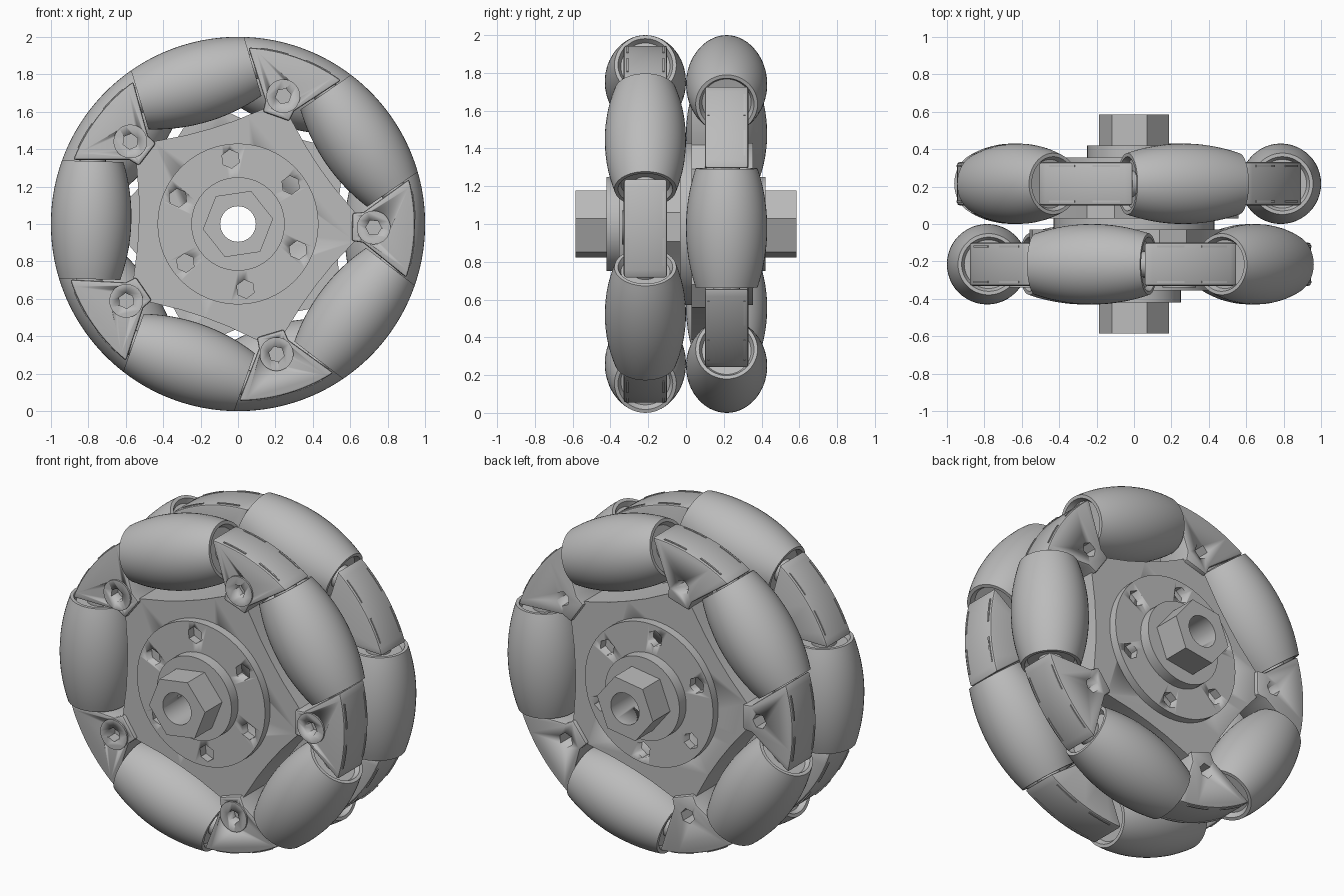
import bpy, bmesh, math
from mathutils import Matrix, Vector

cube = bpy.data.objects.get("Cube")
if cube:
    bpy.data.objects.remove(cube)

grey = bpy.data.materials.new("light_grey")
grey.use_nodes = True
COL = (0.5, 0.5, 0.5, 1)
grey.diffuse_color = COL
grey.node_tree.nodes["Principled BSDF"].inputs["Base Color"].default_value = COL

CENTRE = Matrix.Translation((0, 0, 1))
TILT = math.radians(-1.5)
STEP = math.radians(72)


def spin(angle):
    """Turn about the wheel axle, counter-clockwise seen from the front."""
    return CENTRE @ Matrix.Rotation(-angle, 4, 'Y')


def finish(name, bm, matrix, bevel=0):
    bmesh.ops.remove_doubles(bm, verts=bm.verts, dist=1e-5)
    bmesh.ops.recalc_face_normals(bm, faces=bm.faces)
    mesh = bpy.data.meshes.new(name)
    bm.to_mesh(mesh)
    bm.free()
    mesh.materials.append(grey)
    ob = bpy.data.objects.new(name, mesh)
    bpy.context.collection.objects.link(ob)
    ob.matrix_world = matrix
    bpy.ops.object.select_all(action='DESELECT')
    bpy.context.view_layer.objects.active = ob
    ob.select_set(True)
    if bevel:
        mod = ob.modifiers.new("bevel", 'BEVEL')
        mod.width, mod.segments = bevel, 2
        mod.limit_method, mod.angle_limit = 'ANGLE', math.radians(40)
        bpy.ops.object.modifier_apply(modifier="bevel")
    bpy.ops.object.shade_smooth_by_angle(angle=math.radians(30))
    return ob


def prism(name, outline, y0, y1, matrix=CENTRE, bevel=0):
    """Extrude an (x, z) outline along the axle."""
    bm = bmesh.new()
    face = bm.faces.new([bm.verts.new((x, y0, z)) for x, z in outline])
    new = bmesh.ops.extrude_face_region(bm, geom=[face])["geom"]
    moved = [v for v in new if isinstance(v, bmesh.types.BMVert)]
    bmesh.ops.translate(bm, verts=moved, vec=(0, y1 - y0, 0))
    return finish(name, bm, matrix, bevel)


def lathe(name, profile, matrix, steps=48):
    """Revolve (radius, height) points about local z."""
    bm = bmesh.new()
    verts = [bm.verts.new((r, 0, h)) for r, h in profile]
    edges = [bm.edges.new(p) for p in zip(verts, verts[1:])]
    bmesh.ops.spin(bm, geom=verts + edges, cent=(0, 0, 0), axis=(0, 0, 1),
                   angle=math.tau, steps=steps)
    return finish(name, bm, matrix)


def polygon(radius, sides, cx=0, cz=0, turn=0):
    return [(cx + radius * math.cos(turn + math.tau * i / sides),
             cz + radius * math.sin(turn + math.tau * i / sides)) for i in range(sides)]


def cut(ob, cutters):
    for cutter in cutters:
        mod = ob.modifiers.new("cut", 'BOOLEAN')
        mod.operation, mod.object, mod.solver = 'DIFFERENCE', cutter, 'EXACT'
        bpy.context.view_layer.objects.active = ob
        bpy.ops.object.modifier_apply(modifier="cut")
        bpy.data.objects.remove(cutter)


# Hub: stepped drum with a round bore and six hexagonal pockets on each side
AXLE = CENTRE @ Matrix.Rotation(math.pi / 2, 4, 'X')
BORE = 0.095
drum = [(BORE, -0.42), (0.25, -0.42), (0.25, -0.355), (0.43, -0.355),
        (0.43, 0.355), (0.25, 0.355), (0.25, 0.42), (BORE, 0.42), (BORE, -0.42)]
hub = lathe("hub_drum", drum, AXLE, 64)
cut(hub, [prism("pocket_cutter", polygon(0.05, 6, 0.35), s * 0.15, s * 0.5,
                spin(math.radians(36.5 + 60 * i))) for s in (-1, 1) for i in range(6)])

# Hexagonal ends of the axle
for side, label in ((-1, "front"), (1, "back")):
    nut = prism(label + "_hex_end", polygon(0.19, 6, turn=math.radians(8.5)),
                side * 0.41, side * 0.585)
    cut(nut, [prism("bore_cutter", polygon(BORE, 48), side * 0.3, side * 0.7)])


def plate_outline():
    """Five lobes under the brackets, hollowed behind the rollers."""
    points = []
    for i in range(5):
        for deg, radius in ((-22, 0.55), (-14, 0.585), (-7, 0.63), (7, 0.63),
                            (14, 0.585), (22, 0.55), (36, 0.53)):
            a = i * STEP + math.radians(deg)
            points.append((radius * math.cos(a), radius * math.sin(a)))
    return points


# Bracket wedge: flat sides facing the roller ends, arc on the rim
RIM = 0.945
SIDE = [(0.61, 0.075), (0.67, 0.082)]
arc = [math.radians(-16.2 + 32.4 * i / 12) for i in range(13)]
wedge = ([(x, -z) for x, z in SIDE] + [(RIM * math.cos(a), RIM * math.sin(a)) for a in arc]
         + [(x, z) for x, z in reversed(SIDE)])


def strip(a0, a1, r0, r1):
    angles = [math.radians(a0 + (a1 - a0) * i / 6) for i in range(7)]
    return ([(r0 * math.cos(a), r0 * math.sin(a)) for a in angles]
            + [(r1 * math.cos(a), r1 * math.sin(a)) for a in reversed(angles)])


# Barrel roller: its flank follows the rim circle, ends are recessed
PITCH, HALF = 0.785, 0.315
flank = [-HALF + 2 * HALF * i / 20 for i in range(21)]
barrel = ([(0, -HALF + 0.03), (0.13, -HALF + 0.03), (0.145, -HALF)]
          + [(math.sqrt(1 - h * h) - PITCH, h) for h in flank]
          + [(0.145, HALF), (0.13, HALF - 0.03), (0, HALF - 0.03)])
pin = [(0, -HALF - 0.06), (0.07, -HALF - 0.06), (0.07, HALF + 0.06), (0, HALF + 0.06)]

# Two rings of five brackets and five rollers, staggered by half a step
for side, label, start in ((-1, "front", TILT), (1, "back", TILT + STEP / 2)):
    y = side * 0.215
    plate = prism(label + "_plate", plate_outline(), side * 0.03, side * 0.305, spin(start))
    cut(plate, [prism("plate_bore_cutter", polygon(0.3, 32), -0.5, 0.5)])
    for i in range(5):
        at = spin(start + i * STEP)
        bracket = prism(f"{label}_bracket_{i}", wedge, y - 0.115, y + 0.115, at, 0.012)
        if side < 0:
            # Bolt head with a hexagonal socket
            bolt = prism(f"{label}_bolt_{i}", polygon(0.09, 32, 0.725), y, y - 0.125, at)
            cut(bolt, [prism("socket_cutter", polygon(0.042, 6, 0.725), y - 0.06, y - 0.3, at)])
            cut(bracket, [prism("bolt_cutter", polygon(0.085, 32, 0.725), y - 0.05, y - 0.3, at)])
        else:
            # Hexagonal nut pocket
            cut(bracket, [prism("nut_cutter", polygon(0.045, 6, 0.725), y, y + 0.3, at)])
        # Thin ribs along the rim
        for k, offset in enumerate((-0.095, 0.095)):
            for n, (a0, a1) in enumerate(((-12, -3), (3, 12))):
                prism(f"{label}_rib_{i}_{k}_{n}", strip(a0, a1, RIM - 0.01, RIM + 0.005),
                      y + offset - 0.005, y + offset + 0.005, at)
        roll = spin(start + (i + 0.5) * STEP) @ Matrix.Translation((PITCH, y, 0))
        lathe(f"{label}_roller_{i}", barrel, roll)
        lathe(f"{label}_roller_pin_{i}", pin, roll, 24)
